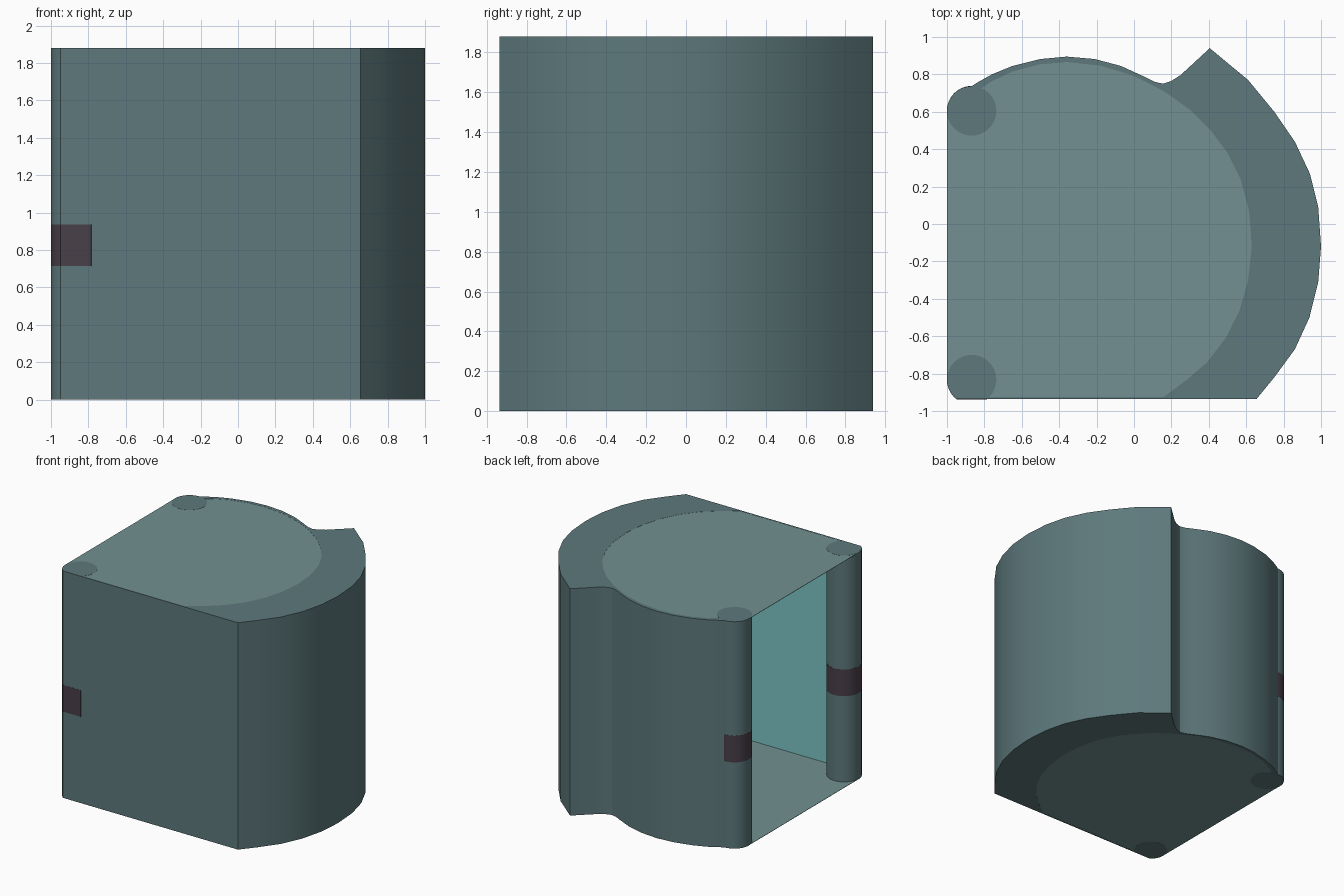
import bpy, bmesh, math

if "Cube" in bpy.data.objects:
    bpy.data.objects.remove(bpy.data.objects["Cube"])

H = 1.88
FRONT = -0.936


def material(name, rgb):
    m = bpy.data.materials.new(name)
    m.diffuse_color = (*rgb, 1)
    m.use_nodes = True
    m.node_tree.nodes["Principled BSDF"].inputs["Base Color"].default_value = m.diffuse_color
    return m


SLATE = material("slate", (0.11, 0.19, 0.20))
PALE = material("pale_slate", (0.17, 0.28, 0.285))
TEAL = material("teal_lining", (0.20, 0.56, 0.56))
DARK = material("dark_band", (0.065, 0.05, 0.065))


def prism(name, pts, z0, z1, mat, inner=(), inner_mat=None):
    """Extrude a plan outline; side indices in 'inner' get the lining material."""
    bm = bmesh.new()
    lo = [bm.verts.new((x, y, z0)) for x, y in pts]
    hi = [bm.verts.new((x, y, z1)) for x, y in pts]
    n = len(pts)
    caps = [bm.faces.new(lo), bm.faces.new(hi)]
    for i in range(n):
        j = (i + 1) % n
        f = bm.faces.new((lo[i], lo[j], hi[j], hi[i]))
        f.smooth = True
        if i in inner:
            f.material_index = 1
    bmesh.ops.recalc_face_normals(bm, faces=bm.faces)
    bmesh.ops.triangulate(bm, faces=caps)
    me = bpy.data.meshes.new(name)
    bm.to_mesh(me)
    bm.free()
    me.materials.append(mat)
    if inner_mat:
        me.materials.append(inner_mat)
    ob = bpy.data.objects.new(name, me)
    bpy.context.collection.objects.link(ob)
    bpy.ops.object.select_all(action='DESELECT')
    ob.select_set(True)
    bpy.context.view_layer.objects.active = ob
    bpy.ops.object.shade_smooth_by_angle(angle=math.radians(30))
    return ob


def clipped_circle(cx, cy, r, n=48):
    """Round post outline, cut flat where it meets the front plane."""
    return [(cx + r * math.cos(2 * math.pi * i / n),
             max(cy + r * math.sin(2 * math.pi * i / n), FRONT)) for i in range(n)]


# Curved housing wall: outer outline from the rear post round to the front post
outer = [(-0.87, 0.735), (-0.84, 0.755), (-0.76, 0.80), (-0.65, 0.845), (-0.50, 0.882),
         (-0.36, 0.895), (-0.21, 0.882), (-0.07, 0.845), (0.05, 0.79), (0.11, 0.76),
         (0.155, 0.75), (0.20, 0.765), (0.25, 0.797), (0.405, 0.94), (0.61, 0.77),
         (0.75, 0.60), (0.86, 0.44), (0.94, 0.27), (0.985, 0.09), (1.0, -0.12),
         (0.985, -0.31), (0.938, -0.50), (0.86, -0.67), (0.75, -0.82),
         (0.655, FRONT), (-0.90, FRONT)]
# Lining outline, running back from front post to rear post
lining = [(-0.90, -0.924), (0.16, -0.924), (0.28, -0.835), (0.39, -0.74), (0.49, -0.61),
          (0.565, -0.46), (0.61, -0.30), (0.63, -0.12), (0.615, 0.07), (0.57, 0.24),
          (0.50, 0.38), (0.41, 0.50), (0.30, 0.61), (0.16, 0.71), (0.0, 0.792),
          (-0.18, 0.847), (-0.36, 0.866), (-0.51, 0.853), (-0.65, 0.815),
          (-0.77, 0.758), (-0.83, 0.715)]
first = len(outer)
prism("curved_housing", outer + lining, 0, H, SLATE,
      range(first, first + len(lining) - 1), TEAL)

# Thin floor and roof plates closing the chamber
plate = lining + [(-0.95, 0.68), (-1.0, 0.605), (-1.0, -0.83), (-0.95, -0.924)]
prism("floor_plate", plate, 0.001, 0.004, PALE)
prism("roof_plate", plate, H - 0.004, H - 0.001, PALE)

# Door posts either side of the opening, each with a dark band
for side, y in (("front", -0.832), ("rear", 0.605)):
    prism(side + "_post", clipped_circle(-0.868, y, 0.132), 0, H, SLATE)
    band = [(x, yy - 0.001 if yy <= FRONT else yy)
            for x, yy in clipped_circle(-0.867, y, 0.1335)]
    prism(side + "_post_band", band, 0.715, 0.935, DARK)
